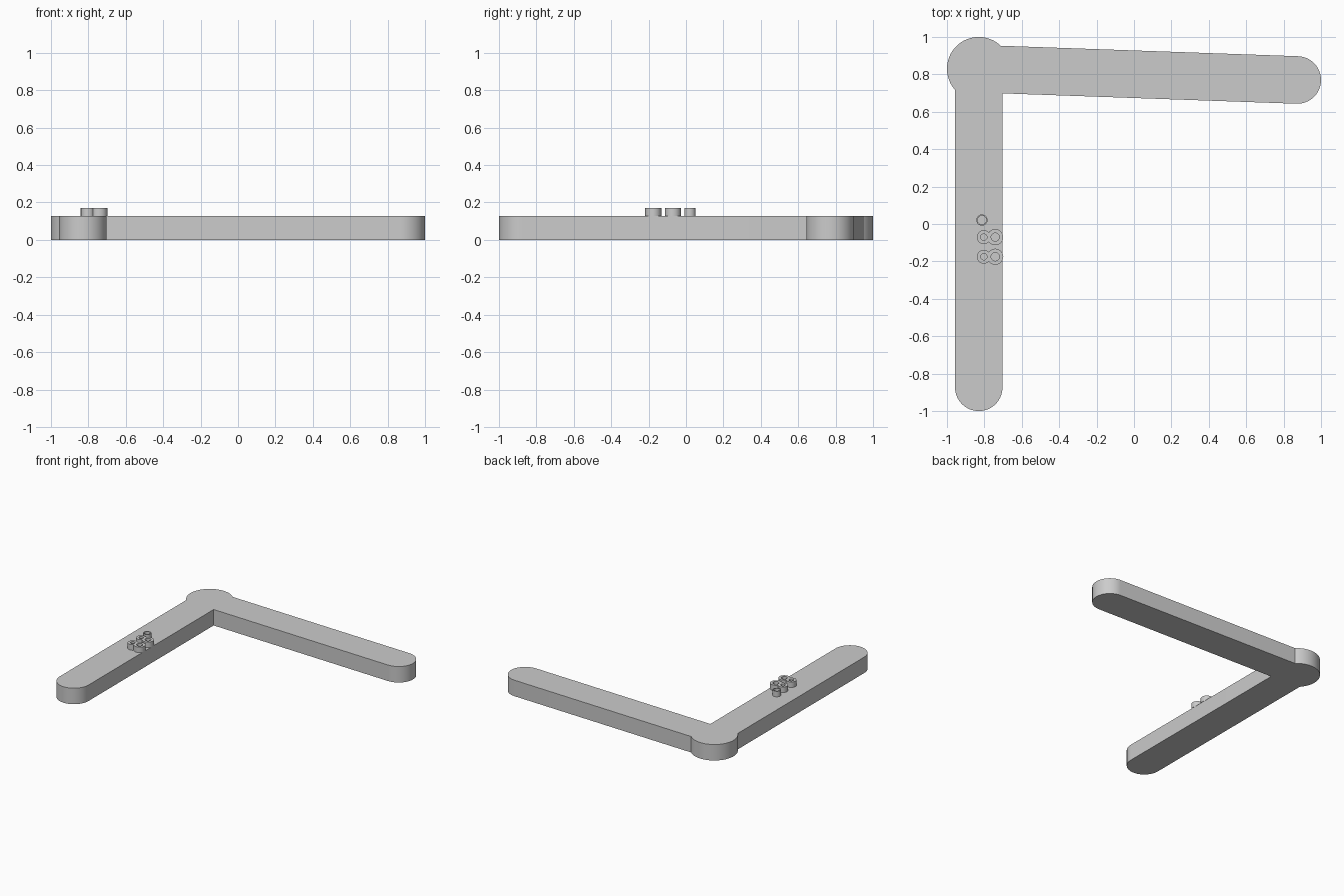
import bpy
import bmesh
import math
from mathutils import Vector

cube = bpy.data.objects.get("Cube")
if cube:
    bpy.data.objects.remove(cube)

HEIGHT = 0.127
STUD_TOP = 0.171
CORNER = Vector((-0.83, 0.83))

grey = bpy.data.materials.new("light_grey")
grey.use_nodes = True
grey.diffuse_color = (0.6, 0.6, 0.6, 1)
grey.node_tree.nodes["Principled BSDF"].inputs["Base Color"].default_value = grey.diffuse_color


def finish(name, bm):
    bmesh.ops.recalc_face_normals(bm, faces=bm.faces[:])
    mesh = bpy.data.meshes.new(name)
    bm.to_mesh(mesh)
    bm.free()
    mesh.materials.append(grey)
    obj = bpy.data.objects.new(name, mesh)
    bpy.context.collection.objects.link(obj)
    return obj


def smooth(obj):
    bpy.ops.object.select_all(action="DESELECT")
    obj.select_set(True)
    bpy.context.view_layer.objects.active = obj
    bpy.ops.object.shade_smooth_by_angle(angle=math.radians(30))


def arc(center, radius, start, sweep, steps):
    return [center + radius * Vector((math.cos(start + sweep * i / steps),
                                      math.sin(start + sweep * i / steps)))
            for i in range(steps + 1)]


def slab(name, outline):
    bm = bmesh.new()
    face = bm.faces.new([bm.verts.new((p.x, p.y, 0)) for p in outline])
    top = bmesh.ops.extrude_face_region(bm, geom=[face], use_keep_orig=True)
    bmesh.ops.translate(bm, vec=(0, 0, HEIGHT),
                        verts=[v for v in top["geom"] if isinstance(v, bmesh.types.BMVert)])
    return finish(name, bm)


def arm(name, end, radius=0.127):
    """Flat bar from the corner to a rounded end."""
    along = end - CORNER
    angle = math.atan2(along.y, along.x)
    side = Vector((-along.y, along.x)).normalized() * radius
    tip = arc(end, radius, angle - math.pi / 2, math.pi, 32)
    return slab(name, [CORNER + side, CORNER - side] + tip)


def tube(name, x, y, outer, inner, sides=32, inner_sides=32):
    """Hollow stud standing on the bar."""
    bm = bmesh.new()
    rings = []
    for radius, z in ((outer, HEIGHT), (outer, STUD_TOP), (inner, STUD_TOP), (inner, HEIGHT)):
        rings.append([bm.verts.new((p.x, p.y, z))
                      for p in arc(Vector((x, y)), radius, 0, math.tau, sides)[:-1]])
    for low, high in zip(rings, rings[1:] + rings[:1]):
        for i in range(sides):
            j = (i + 1) % sides
            bm.faces.new((low[i], low[j], high[j], high[i]))
    smooth(finish(name, bm))


# Bracket: round corner joint fused with the two arms
frame = slab("bracket", arc(CORNER, 0.17, 0, math.tau, 96)[:-1])
for name, end in (("front_arm", (-0.83, -0.873)), ("side_arm", (0.873, 0.77))):
    part = arm(name, Vector(end))
    mod = frame.modifiers.new("fuse_" + name, "BOOLEAN")
    mod.operation = "UNION"
    mod.solver = "EXACT"
    mod.object = part
    bpy.context.view_layer.objects.active = frame
    bpy.ops.object.modifier_apply(modifier=mod.name)
    bpy.data.objects.remove(part)
smooth(frame)

# Studs: two rows of paired tubes and one small tube behind
for row, y in (("front", -0.175), ("back", -0.07)):
    tube(row + "_stud_right", -0.803, y, 0.037, 0.017)
    tube(row + "_stud_left", -0.742, y, 0.043, 0.022)
tube("small_stud", -0.813, 0.021, 0.03, 0.023)
